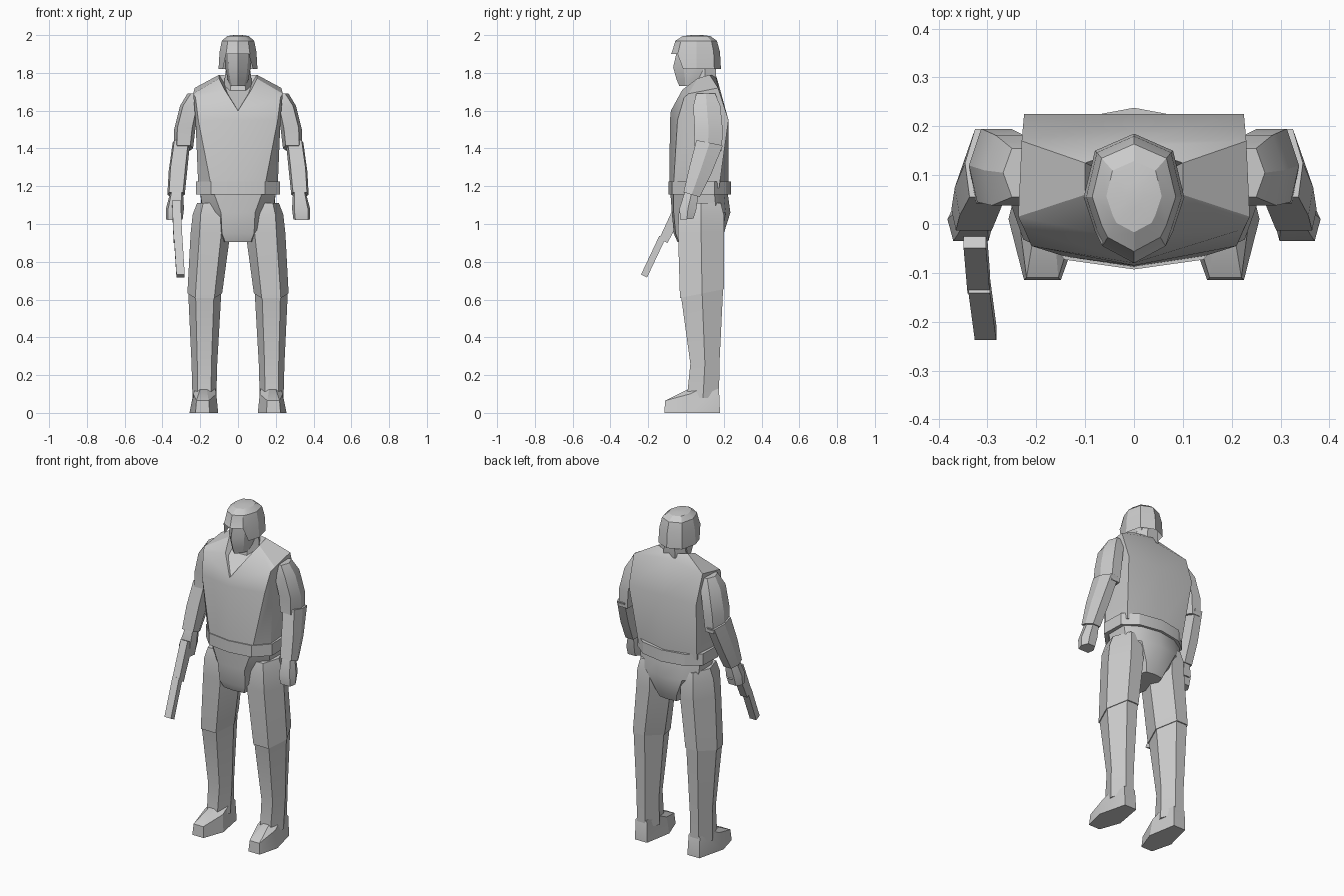
import bpy
import bmesh
import math

default_cube = bpy.data.objects.get("Cube")
if default_cube:
    bpy.data.objects.remove(default_cube, do_unlink=True)

grey = bpy.data.materials.new("plain grey")
grey.use_nodes = True
grey.diffuse_color = (0.6, 0.6, 0.6, 1)
grey.node_tree.nodes["Principled BSDF"].inputs["Base Color"].default_value = grey.diffuse_color


def loft(name, rings):
    """Skin a closed body through rings that share one point count."""
    mesh = bpy.data.meshes.new(name)
    bm = bmesh.new()
    loops = [[bm.verts.new(point) for point in ring] for ring in rings]
    count = len(loops[0])
    for lower, upper in zip(loops, loops[1:]):
        for i in range(count):
            j = (i + 1) % count
            bm.faces.new((lower[i], lower[j], upper[j], upper[i]))
    bm.faces.new(loops[0])
    bm.faces.new(loops[-1])
    bmesh.ops.remove_doubles(bm, verts=bm.verts, dist=0.0005)
    bmesh.ops.recalc_face_normals(bm, faces=bm.faces)
    bm.to_mesh(mesh)
    bm.free()
    mesh.materials.append(grey)
    obj = bpy.data.objects.new(name, mesh)
    bpy.context.collection.objects.link(obj)
    bpy.ops.object.select_all(action='DESELECT')
    obj.select_set(True)
    bpy.context.view_layer.objects.active = obj
    bpy.ops.object.shade_smooth_by_angle(angle=math.radians(25))
    return obj


def pair(name, rings):
    """Build a limb part on both sides of the body."""
    for side, sign in (("left", 1), ("right", -1)):
        loft(side + "_" + name, [[(sign * x, y, z) for x, y, z in ring] for ring in rings])


def symmetric(half, z=None):
    """Close a half outline, listed from front centre to back centre."""
    points = [(p[0], p[1], p[2] if z is None else z) for p in half]
    return points + [(-x, y, h) for x, y, h in points[-2:0:-1]]


def section(x, y, z, width, depth, tilt=0.0, flat=0.55, back=0.55):
    """Six-sided limb section; tilt raises it towards the back."""
    outline = [(-flat, -1), (flat, -1), (1, 0), (back, 1), (-back, 1), (-1, 0)]
    return [(x + a * width, y + b * depth, z + b * depth * tilt) for a, b in outline]


def leg(x, y, z, width, depth, tilt=0.0):
    """Limb section with a narrower back."""
    return section(x, y, z, width, depth, tilt, back=0.42)


def square(x, y, z, width, depth, tilt=0.0):
    """Four-sided section with the same tilt rule."""
    outline = [(-1, -1), (1, -1), (1, 1), (-1, 1)]
    return [(x + a * width, y + b * depth, z + b * depth * tilt) for a, b in outline]


# Vest: waist, chest, shoulder line, neckline and the recess inside it
waist = [(0, -.088), (.14, -.067), (.21, .01), (.195, .175), (0, .225)]
chest = [(0, -.085), (.21, -.045), (.225, .015), (.225, .225), (0, .225)]
shoulders = [(0, -.08, 1.6), (.225, -.01, 1.67), (.237, .015, 1.69), (.23, .17, 1.72), (0, .17, 1.75)]
neckline = [(0, -.08, 1.6), (.07, -.02, 1.71), (.1, .06, 1.77), (.1, .125, 1.79), (0, .16, 1.78)]
recess = [(0, -.07, 1.6), (.055, -.015, 1.69), (.07, .06, 1.73), (.07, .11, 1.74), (0, .13, 1.74)]
loft("vest", [symmetric(waist, 1.19), symmetric(chest, 1.55),
              symmetric(shoulders), symmetric(neckline), symmetric(recess)])

# Belt
belt = [(0, -.093), (.142, -.073), (.222, .01), (.218, .15), (.14, .212), (0, .238)]
loft("belt", [symmetric(belt, 1.155), symmetric(belt, 1.225)])

# Hips narrowing to the crotch flap
hip_top = [(0, -.083), (.13, -.065), (.2, .02), (.2, .15), (.12, .2), (0, .22)]
hip_low = [(0, -.075), (.09, -.065), (.185, .03), (.19, .16), (.12, .21), (0, .235)]
crotch = [(0, -.065), (.085, -.055), (.095, .04), (.095, .12), (.07, .19), (0, .2)]
crotch_base = [(x * .8, y * .85 + .01) for x, y in crotch]
loft("hips", [symmetric(crotch_base, .905), symmetric(crotch, .95),
              symmetric(hip_low, 1.06), symmetric(hip_top, 1.17)])

# Legs
pair("thigh", [leg(.176, .085, .632, .092, .117, .2),
               leg(.146, .08, .95, .105, .122),
               leg(.146, .08, 1.05, .094, .12),
               leg(.145, .08, 1.11, .072, .105)])
pair("shin", [leg(.178, .09, .08, .063, .085),
              leg(.178, .1, .26, .068, .077),
              leg(.176, .085, .645, .088, .112, .2)])

# Feet: sole, upper edge and ankle
sole = [(.15, -.115), (.225, -.115), (.257, .01), (.215, .18), (.135, .18), (.105, .01)]
upper = [(.155, -.11, .065), (.22, -.11, .065), (.237, .02, .1),
         (.215, .175, .12), (.14, .175, .12), (.115, .02, .1)]
ankle = [(.165, .01, .125), (.2, .01, .125), (.225, .08, .13),
         (.205, .17, .13), (.145, .17, .13), (.12, .08, .13)]
pair("foot", [[(x, y, 0) for x, y in sole], upper, ankle])

# Arms: sleeve, forearm and hand
pair("sleeve", [section(.288, .115, 1.4, .05, .073, -.2, .7),
                section(.282, .12, 1.5, .056, .075, -.1, .7),
                section(.255, .11, 1.625, .052, .072, 0, .7),
                section(.228, .105, 1.69, .04, .05)])
pair("forearm", [section(.328, .03, 1.155, .046, .043, -.3, .8),
                 section(.318, .075, 1.28, .049, .058, -.3, .8),
                 section(.3, .125, 1.43, .046, .07, -.2, .8)])
pair("hand", [section(.337, .005, 1.025, .044, .035, .1, .75),
              section(.334, .01, 1.08, .048, .045, 0, .75),
              section(.325, .03, 1.165, .034, .035, -.3, .75)])

# Head, neck and helmet
face = [(0, -1), (.75, -.5), (1, .15), (.8, .8), (0, 1)]


def head_ring(z, width, front, back):
    middle, reach = (front + back) / 2, (back - front) / 2
    return symmetric([(x * width, middle + y * reach) for x, y in face], z)


loft("head", [head_ring(1.73, .042, -.035, .08), head_ring(1.765, .055, -.05, .13),
              head_ring(1.83, .068, -.068, .15), head_ring(1.93, .072, -.045, .15)])
loft("neck", [section(0, .06, 1.62, .078, .06), section(0, .1, 1.76, .072, .06),
              section(0, .1, 1.85, .06, .06)])

rim = [(0, -.08, 1.9), (.065, -.045, 1.9), (.08, -.015, 1.82),
       (.103, .055, 1.82), (.08, .15, 1.82), (0, .185, 1.82)]


def helmet_ring(z, scale):
    return symmetric([(x * scale, .06 + (y - .06) * scale, z) for x, y, h in rim])


brow = [(x * .95, .06 + (y - .06) * .96, 1.91) for x, y, h in rim]
loft("helmet", [helmet_ring(1.902, .85), symmetric(rim), symmetric(brow),
                helmet_ring(1.97, .83), helmet_ring(1.995, .55), helmet_ring(2, .2)])

# Pistol held low in the right hand
loft("pistol_body", [square(-.318, -.12, .91, .023, .022, -.5),
                     square(-.326, -.022, 1.11, .023, .027, -.5)])
loft("pistol_barrel", [square(-.304, -.222, .725, .022, .016, -.5),
                       square(-.317, -.125, .93, .022, .016, -.5)])
loft("pistol_grip", [square(-.33, .04, 1.07, .018, .02),
                     square(-.328, -.02, 1.1, .018, .025)])
